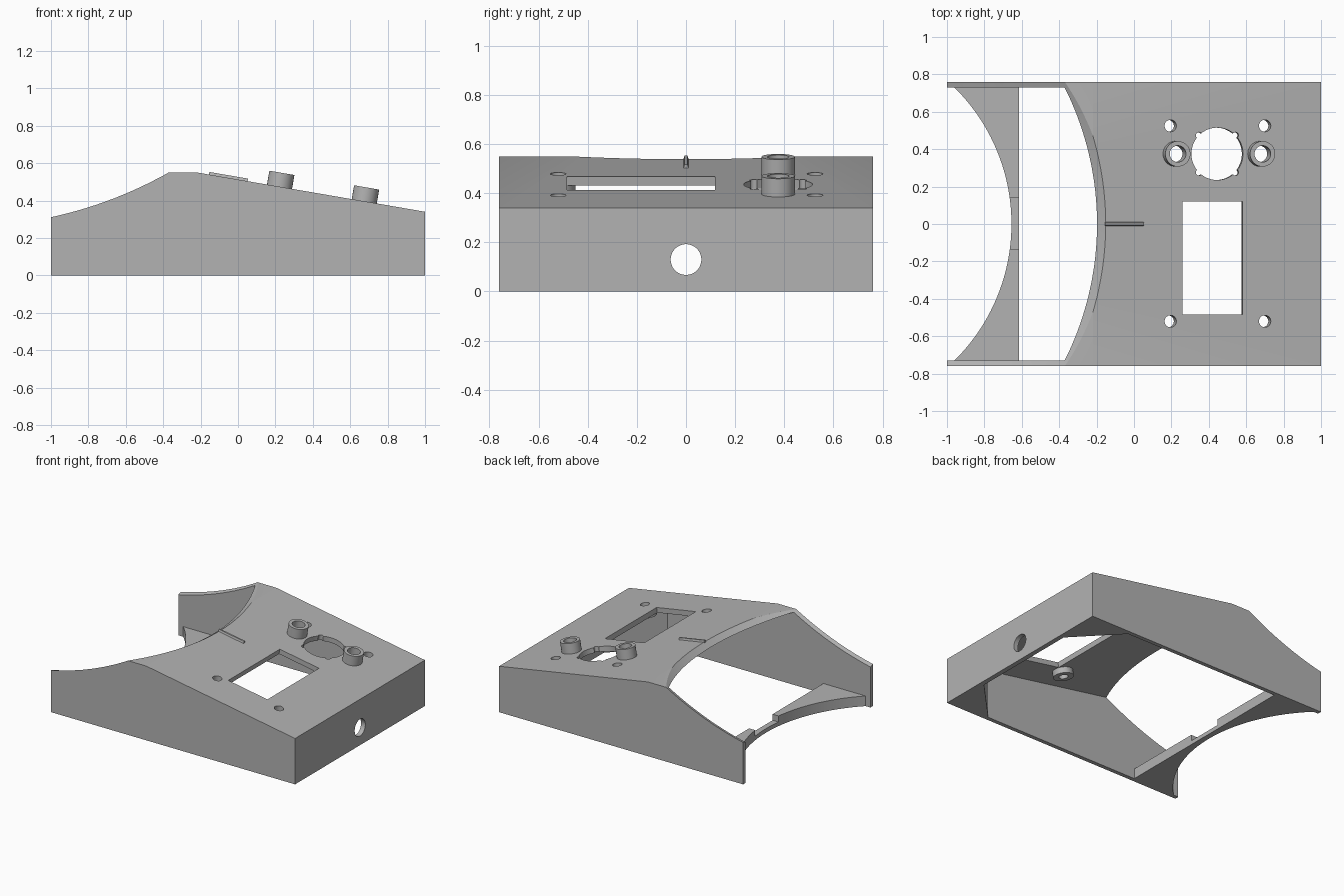
import bpy, bmesh, math
from mathutils import Matrix

if "Cube" in bpy.data.objects:
    bpy.data.objects.remove(bpy.data.objects["Cube"], do_unlink=True)

grey = bpy.data.materials.new("plain grey")
grey.use_nodes = True
grey.diffuse_color = (0.45, 0.45, 0.45, 1)
grey.node_tree.nodes["Principled BSDF"].inputs["Base Color"].default_value = (0.45, 0.45, 0.45, 1)

SLOPE = 0.172                     # fall of the top panel per unit of x
TILT = math.atan(SLOPE)


def top_z(x):
    return 0.55 - SLOPE * (x + 0.22)


def finish(name, bm):
    bmesh.ops.recalc_face_normals(bm, faces=bm.faces[:])
    mesh = bpy.data.meshes.new(name)
    bm.to_mesh(mesh)
    bm.free()
    mesh.materials.append(grey)
    ob = bpy.data.objects.new(name, mesh)
    bpy.context.scene.collection.objects.link(ob)
    return ob


def prism(name, points, depth, matrix):
    """Extrude a 2D outline along its local z, centred."""
    bm = bmesh.new()
    face = bm.faces.new([bm.verts.new((u, v, -depth / 2)) for u, v in points])
    new = bmesh.ops.extrude_face_region(bm, geom=[face])["geom"]
    bmesh.ops.translate(bm, vec=(0, 0, depth), verts=[v for v in new if isinstance(v, bmesh.types.BMVert)])
    bm.transform(matrix)
    return finish(name, bm)


def side_profile(name, points, width):
    return prism(name, points, width, Matrix.Rotation(math.pi / 2, 4, 'X'))


def box(name, lo, hi, matrix=Matrix()):
    bm = bmesh.new()
    bmesh.ops.create_cube(bm, size=1)
    for v in bm.verts:
        v.co = [a + (c + 0.5) * (b - a) for c, a, b in zip(v.co, lo, hi)]
    bm.transform(matrix)
    return finish(name, bm)


def cylinder(name, radius, low, high, matrix, sides=48):
    bm = bmesh.new()
    bmesh.ops.create_cone(bm, cap_ends=True, segments=sides, radius1=radius, radius2=radius, depth=high - low)
    bm.transform(matrix @ Matrix.Translation((0, 0, (low + high) / 2)))
    return finish(name, bm)


def on_top(x, y):
    """Frame lying on the sloped panel, z along its normal."""
    return Matrix.Translation((x, y, top_z(x))) @ Matrix.Rotation(TILT, 4, 'Y')


def combine(target, other, operation='DIFFERENCE'):
    mod = target.modifiers.new("cut", 'BOOLEAN')
    mod.object, mod.operation, mod.solver = other, operation, 'EXACT'
    bpy.context.view_layer.objects.active = target
    bpy.ops.object.modifier_apply(modifier=mod.name)
    bpy.data.objects.remove(other, do_unlink=True)


def smooth(ob):
    bpy.ops.object.select_all(action='DESELECT')
    ob.select_set(True)
    bpy.context.view_layer.objects.active = ob
    bpy.ops.object.shade_smooth_by_angle(angle=math.radians(25))


# Hollow wedge-shaped body, open below and at the low end
body = side_profile("body", [(-1, 0), (1, 0), (1, 0.34), (-0.22, 0.55), (-1, 0.55)], 1.52)
ceiling = 0.038
combine(body, side_profile("hollow", [(-1.2, -0.2), (0.965, -0.2), (0.965, top_z(0.965) - ceiling),
                                      (-1.2, top_z(-1.2) - ceiling)], 1.46))

# Spherical dish scooped from the low end
bm = bmesh.new()
bmesh.ops.create_uvsphere(bm, u_segments=192, v_segments=96, radius=2.375)
bm.transform(Matrix.Translation((-1.475, 0, 2.51)))
combine(body, finish("dish", bm))

# Solid triangular corners at the tall wall
for s in (-1, 1):
    outline = [(0.98, s * 0.40), (0.98, s * 0.745), (0.65, s * 0.745)]
    combine(body, prism("corner", outline, 0.31, Matrix.Translation((0, 0, 0.155))), 'UNION')

# Collars on the top and standoffs beneath the screw holes
collars = [(0.222, 0.375), (0.675, 0.375)]
screws = [(x, y) for x in (0.195, 0.70) for y in (-0.52, 0.525)]
for x, y in collars:
    combine(body, cylinder("collar", 0.068, -0.02, 0.075, on_top(x, y)), 'UNION')
for x, y in screws:
    combine(body, cylinder("standoff", 0.07, -0.08, -0.02, on_top(x, y)), 'UNION')
for x, y in collars:
    combine(body, cylinder("bore", 0.044, -0.2, 0.2, on_top(x, y)))
for x, y in screws:
    combine(body, cylinder("screw_hole", 0.032, -0.2, 0.2, on_top(x, y)))

# Round opening with four small corner notches
centre = on_top(0.445, 0.375)
combine(body, cylinder("round_opening", 0.14, -0.1, 0.1, centre, 64))
for i in range(4):
    a = math.pi / 4 + i * math.pi / 2
    spot = centre @ Matrix.Translation((0.14 * math.cos(a), 0.14 * math.sin(a), 0))
    combine(body, cylinder("notch", 0.017, -0.1, 0.1, spot, 16))

# Rectangular window
combine(body, box("window", (-0.163, -0.302, -0.1), (0.163, 0.302, 0.1), on_top(0.42, -0.183)))

# Cable hole in the tall wall
combine(body, cylinder("cable_hole", 0.0625, -0.1, 0.1,
                       Matrix.Translation((1, 0, 0.13)) @ Matrix.Rotation(math.pi / 2, 4, 'Y')))
smooth(body)

# Low crossbar with a curved edge and a shallow middle notch
bar = box("crossbar", (-1, -0.74, 0), (-0.615, 0.74, 0.075))
combine(bar, cylinder("curve", 1.026, -0.5, 0.5, Matrix.Translation((-1.681, 0, 0)), 160))
combine(bar, box("bar_notch", (-0.8, -0.135, 0.03), (-0.5, 0.14, 0.2)))
smooth(bar)

# Pointer ridge on the top panel
ridge = prism("pointer_ridge", [(-0.013, -0.01), (0.013, -0.01), (0.006, 0.014), (-0.006, 0.014)], 0.21,
              on_top(-0.052, 0) @ Matrix.Rotation(math.pi / 2, 4, 'Z') @ Matrix.Rotation(math.pi / 2, 4, 'X'))
